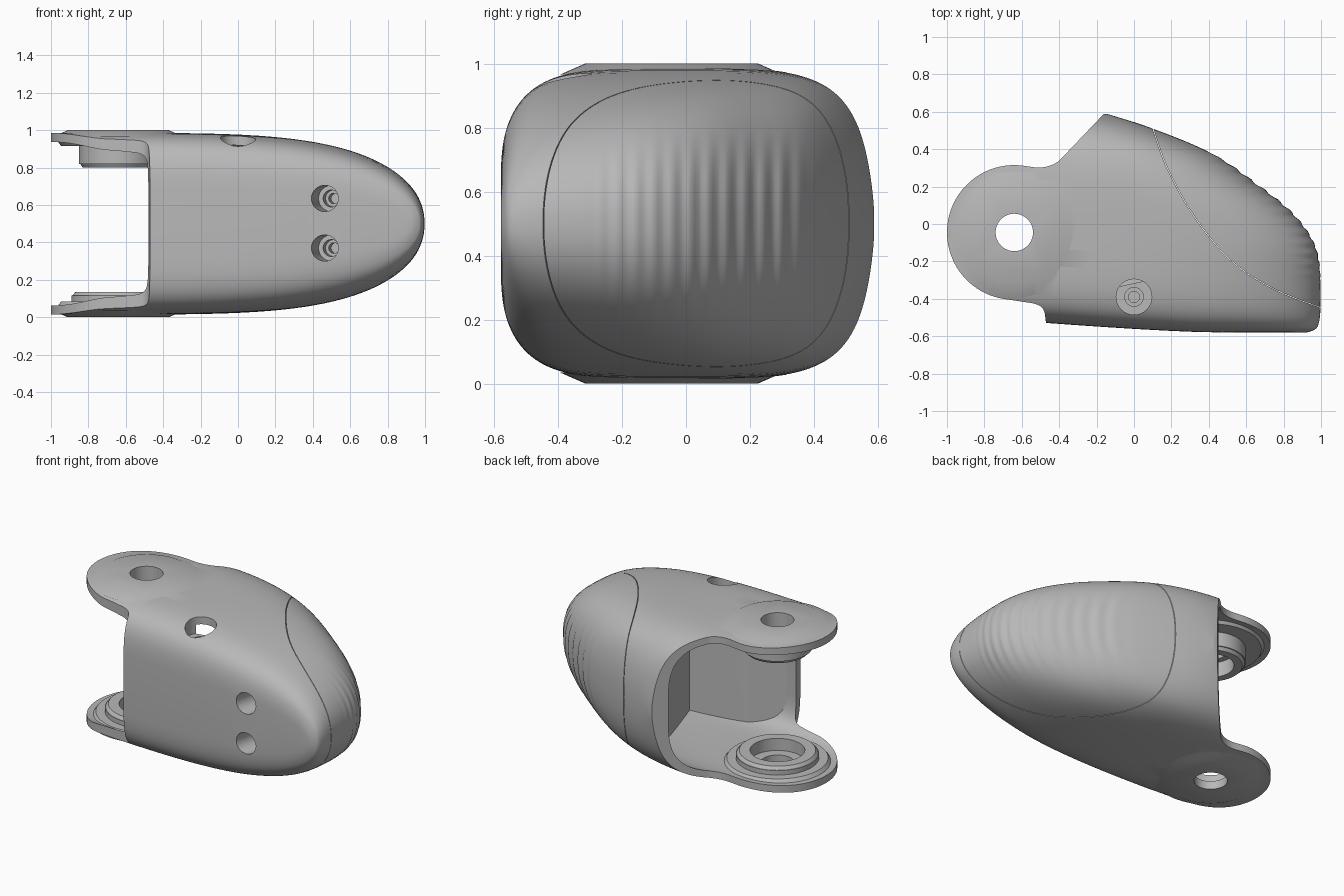
import bpy, bmesh, math
from mathutils import Vector, Matrix

cube = bpy.data.objects.get("Cube")
if cube:
    bpy.data.objects.remove(cube)

grey = bpy.data.materials.new("satin grey")
grey.use_nodes = True
grey.diffuse_color = (0.48, 0.48, 0.48, 1)
grey.node_tree.nodes["Principled BSDF"].inputs["Base Color"].default_value = (0.48, 0.48, 0.48, 1)


def make(name, bm):
    bmesh.ops.recalc_face_normals(bm, faces=bm.faces)
    mesh = bpy.data.meshes.new(name)
    bm.to_mesh(mesh)
    bm.free()
    mesh.materials.append(grey)
    ob = bpy.data.objects.new(name, mesh)
    bpy.context.collection.objects.link(ob)
    return ob


def activate(ob):
    bpy.ops.object.select_all(action='DESELECT')
    ob.select_set(True)
    bpy.context.view_layer.objects.active = ob


def boolean(ob, tool, op):
    mod = ob.modifiers.new("bool", 'BOOLEAN')
    mod.operation, mod.object, mod.solver = op, tool, 'EXACT'
    activate(ob)
    bpy.ops.object.modifier_apply(modifier=mod.name)
    bpy.data.objects.remove(tool)


def prism(name, pts, z0=-0.5, z1=1.5):
    bm = bmesh.new()
    face = bm.faces.new([bm.verts.new((x, y, z0)) for x, y in pts])
    new = bmesh.ops.extrude_face_region(bm, geom=[face])["geom"]
    bmesh.ops.translate(bm, vec=(0, 0, z1 - z0),
                        verts=[v for v in new if isinstance(v, bmesh.types.BMVert)])
    return make(name, bm)


def cylinder(name, start, end, r1, r2=None):
    a, b = Vector(start), Vector(end)
    bm = bmesh.new()
    turn = (b - a).to_track_quat('Z', 'Y').to_matrix().to_4x4()
    bmesh.ops.create_cone(bm, cap_ends=True, segments=64, radius1=r1,
                          radius2=r1 if r2 is None else r2, depth=(b - a).length,
                          matrix=Matrix.Translation((a + b) / 2) @ turn)
    return make(name, bm)


def smooth_path(pts, steps=8):
    """Catmull-Rom curve through the points."""
    p = [Vector(q) for q in pts]
    p = [2 * p[0] - p[1]] + p + [2 * p[-1] - p[-2]]
    out = []
    for a, b, c, d in zip(p, p[1:], p[2:], p[3:]):
        for i in range(steps):
            t = i / steps
            out.append(b + (c - a) * t / 2 + (2 * a - 5 * b + 4 * c - d) * t * t / 2
                       + (3 * b - a - 3 * c + d) * t ** 3 / 2)
    return out + [p[-2]]


def step(a, b, v):
    t = min(1, max(0, (v - a) / (b - a)))
    return t * t * (3 - 2 * t)


# Nose reach as a function of y
nose = smooth_path([(-.585, .9), (-.57, .955), (-.54, .985), (-.44, .997), (-.21, .99), (-.07, .945),
                    (.07, .835), (.21, .66), (.375, .42), (.51, .10), (.6, -.18)])


def reach(y):
    for a, b in zip(nose, nose[1:]):
        if y <= b.x:
            return a.y + (b.y - a.y) * max(0, y - a.x) / (b.x - a.x)
    return nose[-1].y


def hull(name, front, back, height, powers=(5, 3.7), inset=0, ribs=0):
    """D-shaped sections stacked from the front face to the back face."""
    bm, rings, count, arc = bmesh.new(), [], 170, 72
    for i in range(count + 1):
        s = i / count
        s = s - 0.11 * math.sin(2 * math.pi * s)
        y = front + (back - front) * (0.001 + 0.998 * s)
        n, edge = (powers[0], front) if y < 0 else (powers[1], back)
        h = height * (1 - abs(y / edge) ** n) ** (1 / n)
        p = 4.3 + 1.7 * step(-.4, .3, y)
        left, right = -1.1, reach(y) - inset
        swell = ribs * (.45 + .55 * step(-.15, .2, y)) * step(-.33, -.2, y) * (1 - step(.3, .42, y))
        ring = []
        for k in range(arc + 1):
            a = math.pi * (k / arc - 0.5)
            u = max(0, math.cos(a)) ** (2 / p)
            z = math.copysign(h * abs(math.sin(a)) ** .91, a)
            x = left + (right - left) * u
            x += swell * (1 - step(.1, .33, abs(z))) * math.sin(2 * math.pi * y / 0.057)
            lean = .05 * max(0, -y / .58) * max(0, (.4 - x) / .87) ** 1.3
            ring.append(bm.verts.new((x, y + lean, 0.5 + z)))
        rings.append(ring)
    for r0, r1 in zip(rings, rings[1:]):
        for k in range(arc + 1):
            m = (k + 1) % (arc + 1)
            bm.faces.new((r0[k], r0[m], r1[m], r1[k]))
    caps = [bm.faces.new(rings[0]), bm.faces.new(rings[-1])]
    bmesh.ops.triangulate(bm, faces=caps)
    return make(name, bm)


# Plan outlines: seam between housing and lid, and the arm with its round end
PX, PY = -.64, -.045
seam = smooth_path([(.03, .74), (.10, .51), (.18, .29), (.32, .04), (.51, -.19),
                    (.73, -.34), (.99, -.445), (1.25, -.52)])
arc = [(PX + .36 * math.cos(math.radians(a)), PY + .36 * math.sin(math.radians(a)))
       for a in range(84, 262, 4)]
neck = smooth_path([(-.16, .59), (-.36, .38), (-.42, .325), (-.50, .302), arc[0]], 6)[6:-1]
throat = smooth_path([arc[-1], (-.60, -.415), (-.52, -.43), (-.483, -.46), (-.47, -.53)], 6)[1:]
outline = [(-.06, .695)] + neck + arc + throat + [(-.47, -.75), (1.25, -.75)] + seam[::-1]

# Thumb lid with ribs, and housing
lid = hull("ribbed_lid", -.58, .588, .486, ribs=.007)
boolean(lid, prism("lid_cut", [(p.x + .003, p.y + .002) for p in seam] + [(1.4, 1.2), (.04, 1.2)]), 'INTERSECT')
housing = hull("housing", -.58, .588, .486)
boolean(housing, prism("housing_cut", outline), 'INTERSECT')

# Open cavity between the two arms
cavity = hull("cavity", -.515, .515, .437, powers=(6, 4.6), inset=.1)
boolean(cavity, prism("cavity_cut", [(-1.3, -.7), (-.47, -.6), (-.44, -.49), (-.2, -.36),
                                     (.17, -.28), (-.05, .5), (-.08, .8), (-1.3, .8)]), 'INTERSECT')
boolean(housing, cavity, 'DIFFERENCE')


# Pivot pads and bosses on the arms
def pivot(z0, z1, r1, r2=None):
    return cylinder("pivot_tool", (PX, PY, z0), (PX, PY, z1), r1, r2)


for tool in (pivot(.965, 1, .35, .27), pivot(.035, 0, .35, .27),
             pivot(.955, .915, .335, .305), pivot(.045, .085, .335, .305),
             pivot(.95, .82, .21), pivot(.83, .8, .21, .19),
             pivot(.05, .115, .25), pivot(.11, .135, .25, .23)):
    boolean(housing, tool, 'UNION')

# Pivot bores, top screw recess and front screw holes
cuts = [pivot(-.2, 1.2, .1), pivot(.055, .3, .165), pivot(.7, .9, .14),
        cylinder("recess", (0, -.39, .86), (0, -.39, 1.2), .095),
        cylinder("recess", (0, -.39, .8), (0, -.39, 1.2), .05),
        cylinder("recess", (0, -.39, .7), (0, -.39, 1.2), .03)]
for z in (.37, .635):
    for depth, r in ((-.42, .07), (-.36, .045), (-.3, .028)):
        cuts.append(cylinder("screw_hole", (.465 + .22 * (depth + .575), depth, z), (.421, -.775, z), r))
for tool in cuts:
    boolean(housing, tool, 'DIFFERENCE')

for ob in (housing, lid):
    activate(ob)
    bpy.ops.object.shade_smooth_by_angle(angle=math.radians(32))
